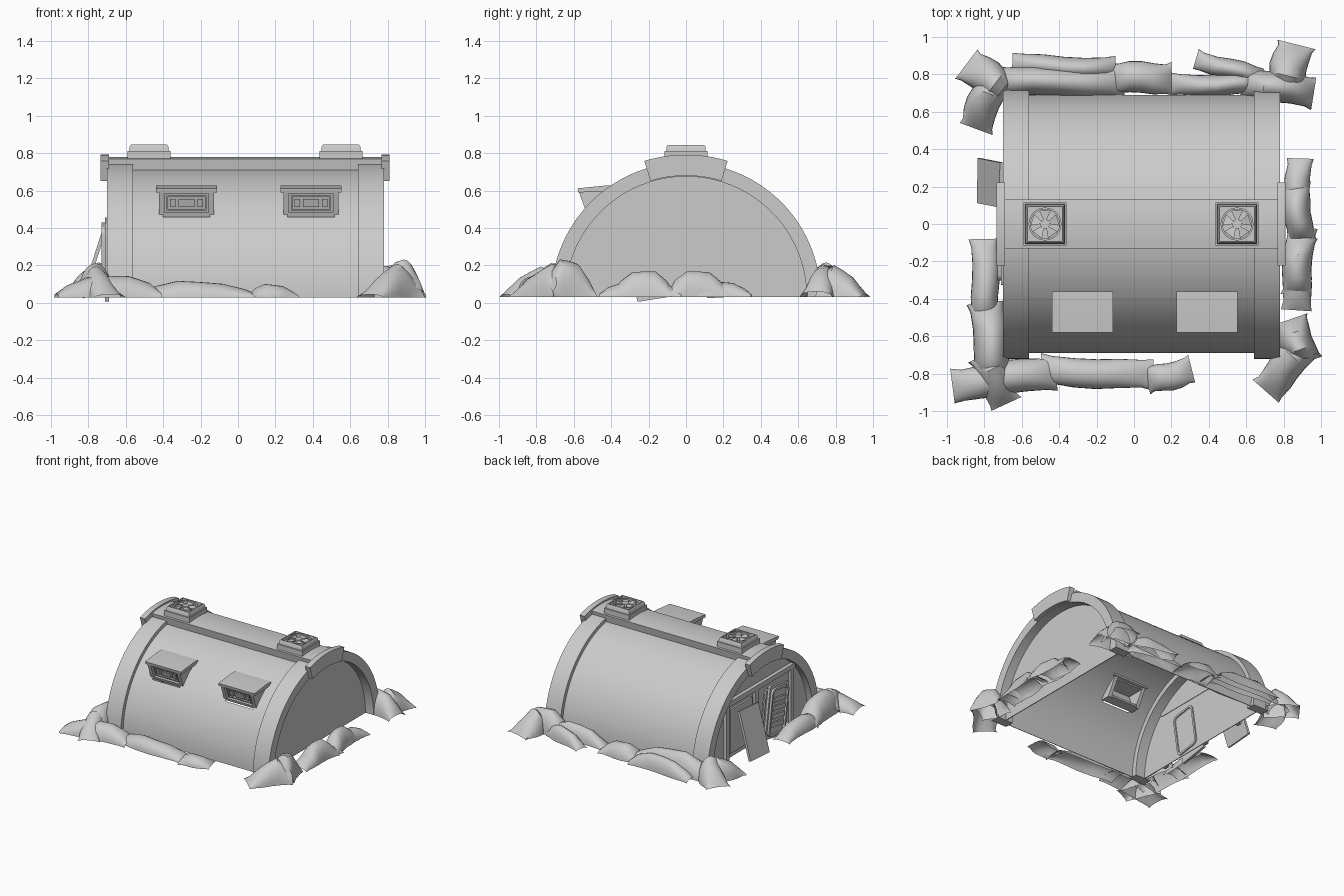
import bpy, bmesh, math
from math import sin, cos, pi, radians
from mathutils import Matrix, Vector

cube = bpy.data.objects.get("Cube")
if cube:
    bpy.data.objects.remove(cube, do_unlink=True)

grey = bpy.data.materials.new("plain grey")
grey.use_nodes = True
tone = (0.6, 0.6, 0.6, 1)
grey.diffuse_color = tone
grey.node_tree.nodes["Principled BSDF"].inputs["Base Color"].default_value = tone

GROUND = 0.03
parts = []


def finish(name, bm):
    bmesh.ops.recalc_face_normals(bm, faces=bm.faces)
    mesh = bpy.data.meshes.new(name)
    bm.to_mesh(mesh)
    bm.free()
    mesh.materials.append(grey)
    ob = bpy.data.objects.new(name, mesh)
    bpy.context.collection.objects.link(ob)
    parts.append(ob)
    return ob


def loft(name, rings, caps=True, loop=True):
    """Skin a list of rings that have equal point counts."""
    bm = bmesh.new()
    rows = [[bm.verts.new(p) for p in ring] for ring in rings]
    n = len(rows[0])
    for a, b in zip(rows, rows[1:]):
        for i in range(n if loop else n - 1):
            j = (i + 1) % n
            bm.faces.new((a[i], a[j], b[j], b[i]))
    if caps:
        bm.faces.new(rows[0])
        bm.faces.new(rows[-1])
    return finish(name, bm)


def prism(name, profile, x0, x1):
    """Extrude a (y, z) profile along x."""
    return loft(name, [[(x, y, z) for y, z in profile] for x in (x0, x1)])


def arch(name, r0, r1, a0, a1, x0, x1):
    """Arched strip between two radii and two angles, measured from the top."""
    steps = max(4, round((a1 - a0) / 3))
    rings = []
    for i in range(steps + 1):
        a = radians(a0 + (a1 - a0) * i / steps)
        rings.append([(x, r * sin(a), GROUND + r * cos(a))
                      for x, r in ((x0, r0), (x0, r1), (x1, r1), (x1, r0))])
    return loft(name, rings)


def box(name, loc, size, rot=Matrix()):
    bm = bmesh.new()
    bmesh.ops.create_cube(bm, size=1)
    bm.transform(Matrix.Translation(loc) @ rot @ Matrix.Diagonal((*size, 1)))
    return finish(name, bm)


# Hut shell, left open behind the two windows
WINDOWS = (-0.275, 0.39)
LOW, HIGH, HALF = -51.5, -34.5, 0.125
for a0, a1 in ((-90, LOW), (HIGH, 90)):
    arch("barrel_shell", 0.686, 0.69, a0, a1, -0.69, 0.77)
edges = [-0.69] + [x + s * HALF for x in WINDOWS for s in (-1, 1)] + [0.77]
for x0, x1 in zip(edges[::2], edges[1::2]):
    arch("barrel_shell_between_windows", 0.686, 0.69, LOW, HIGH, x0, x1)

# End bands and recessed end walls
arch("right_end_band", 0.645, 0.72, -90, 90, -0.70, -0.56)
arch("left_end_band", 0.645, 0.72, -90, 90, 0.64, 0.78)
half_disc = [(0.66 * cos(pi * i / 40), GROUND + 0.66 * sin(pi * i / 40)) for i in range(41)]
prism("left_end_wall", half_disc, 0.7, 0.706)
prism("right_end_wall", half_disc, -0.65, -0.644)

# Ridge strip and its end caps
arch("ridge_strip", 0.688, 0.75, -10, 10, -0.70, 0.78)
arch("right_ridge_cap", 0.65, 0.762, -17, 17, -0.735, -0.69)
arch("left_ridge_cap", 0.65, 0.762, -17, 17, 0.765, 0.81)


# Roof vents with fans
def square(h, z, x):
    return [(x + h * a, h * b, z) for a, b in ((-1, -1), (1, -1), (1, 1), (-1, 1))]


def circle(r, z, x, n=24):
    return [(x + r * cos(2 * pi * i / n), r * sin(2 * pi * i / n), z) for i in range(n)]


def vent(x):
    loft("vent_base", [square(0.115, 0.73, x), square(0.115, 0.812, x)])
    loft("vent_housing", [square(0.106, 0.81, x), square(0.103, 0.835, x),
                          square(0.096, 0.845, x), square(0.091, 0.845, x),
                          square(0.091, 0.82, x)])
    loft("fan_ring", [circle(0.088, 0.815, x), circle(0.088, 0.843, x),
                      circle(0.078, 0.843, x), circle(0.078, 0.815, x)], caps=False)
    loft("fan_hub", [circle(0.025, 0.815, x), circle(0.025, 0.843, x)])
    for k in range(5):
        # each blade widens towards the ring
        rings = []
        for r, spread in ((0.02, 0.3), (0.078, 0.42)):
            a = 2 * pi * k / 5 + pi / 2
            rings.append([(x + r * cos(a + s), r * sin(a + s), z + 0.008 * s)
                          for s, z in ((-spread, 0.828), (spread, 0.828),
                                       (spread, 0.836), (-spread, 0.836))])
        loft("fan_blade", rings)


for x in (-0.475, 0.55):
    vent(x)


# Hooded windows in the front slope
def window(x):
    def face_y(z):
        return -0.575 + 0.36 * (0.6 - z)

    def slab(name, z0, z1, x0, x1, sunk, back):
        prism(name, [(face_y(z0) + sunk, z0), (face_y(z1) + sunk, z1),
                     (face_y(z1) + back, z1), (face_y(z0) + back, z0)], x + x0, x + x1)

    for s in (-1, 1):
        a, b = sorted((s * 0.118, s * 0.147))
        prism("window_cheek", [(face_y(0.46), 0.46), (face_y(0.6), 0.6), (-0.37, 0.6),
                               (-0.45, 0.46)], x + a, x + b)
        slab("small_pane", 0.512, 0.556, s * 0.073 - 0.015, s * 0.073 + 0.015, 0.012, 0.045)
        a, b = sorted((s * 0.098, s * 0.106))
        slab("pane_surround_side", 0.494, 0.574, a, b, 0.01, 0.045)
    slab("window_sill", 0.46, 0.482, -0.118, 0.118, 0, 0.09)
    slab("window_head", 0.584, 0.6, -0.118, 0.118, 0, 0.19)
    slab("window_panel", 0.482, 0.584, -0.118, 0.118, 0.035, 0.045)
    slab("wide_pane", 0.512, 0.556, -0.042, 0.042, 0.012, 0.045)
    for z in (0.494, 0.566):
        slab("pane_surround_bar", z, z + 0.008, -0.098, 0.098, 0.01, 0.045)
    prism("window_hood", [(-0.575, 0.59), (-0.58, 0.612), (-0.42, 0.628),
                          (-0.36, 0.628), (-0.36, 0.6)], x - 0.163, x + 0.163)


for x in WINDOWS:
    window(x)

# Framing on the right end wall
for y in (-0.42, 0.04, 0.42):
    box("wall_post", (-0.66, y, 0.25), (0.03, 0.04, 0.44))
box("wall_beam", (-0.66, 0, 0.49), (0.04, 0.9, 0.04))
box("wall_panel", (-0.655, 0.23, 0.25), (0.02, 0.28, 0.36))

# Door, hung slightly askew, with a rounded frame and slats
tilt = Matrix.Rotation(radians(9), 4, "X")
centre = Vector((-0.7, -0.17, 0.232))


def rounded(hy, hz, r, dx):
    pts = []
    for k, (a, b) in enumerate(((1, 1), (-1, 1), (-1, -1), (1, -1))):
        for i in range(5):
            t = pi / 2 * (k + i / 4)
            p = Vector((dx, a * (hy - r) + r * cos(t), b * (hz - r) + r * sin(t)))
            pts.append(centre + tilt @ p)
    return pts


def door_ring(name, hy, hz, x0, x1):
    loft(name, [rounded(hy, hz, 0.04, x0), rounded(hy, hz, 0.04, x1),
                rounded(hy - 0.016, hz - 0.016, 0.03, x1),
                rounded(hy - 0.016, hz - 0.016, 0.03, x0)], caps=False)


loft("door_leaf", [rounded(0.125, 0.21, 0.01, 0.01), rounded(0.125, 0.21, 0.01, -0.01)])
door_ring("door_frame", 0.11, 0.19, 0, -0.028)
door_ring("inner_door_frame", 0.11, 0.18, 0.04, 0.066)
for k in range(4):
    box("door_slat", centre + tilt @ Vector((-0.014, 0, -0.1 + 0.065 * k)),
        (0.022, 0.16, 0.035), tilt)

# Board leaning beside the door
box("leaning_board", (-0.768, 0.22, 0.22), (0.02, 0.24, 0.39),
    Matrix.Rotation(0.31, 4, "Y") @ Matrix.Rotation(0.06, 4, "X"))


# Sandbags: soft draped covers, hollow below, with flared ends reaching the ground
def sandbag(x0, y0, h0, x1, y1, h1, width):
    start, end = Vector((x0, y0, 0)), Vector((x1, y1, 0))
    along = (end - start).normalized()
    side = Vector((-along.y, along.x, 0))
    rings = []
    for t, w, h in ((0, 1.1, 0.22), (0.1, 0.98, 0.62), (0.3, 1.04, 1), (0.5, 1.06, 1.02),
                    (0.7, 1.04, 1), (0.9, 0.98, 0.66), (1, 1.1, 0.25)):
        p = start.lerp(end, t) + side * 0.008 * sin(7 * t + 9 * x0)
        top = h * (h0 + (h1 - h0) * t)
        ring = []
        for i in range(13):
            a = pi * i / 12
            ring.append(p + side * (w * width / 2 * cos(a))
                        + Vector((0, 0, GROUND + top * sin(a))))
        rings.append(ring)
    loft("sandbag", rings, caps=False, loop=False)


for bag in (
    # front row and right corner
    (-.97, -.86, .1, -.42, -.79, .12, .17), (-.5, -.78, .1, .1, -.81, .06, .15),
    (.07, -.84, .08, .31, -.78, .05, .14), (-.8, -.08, .06, -.79, -.52, .13, .14),
    (-.79, -.42, .14, -.74, -.85, .2, .18), (-.8, -.7, .21, -.68, -.96, .06, .16),
    # front left corner
    (.83, -.51, .16, .91, -.74, .22, .17), (.92, -.64, .23, .7, -.89, .06, .17),
    # left row, two bags stacked on two
    (.88, .35, .07, .87, .02, .09, .13), (.89, -.02, .09, .86, -.46, .08, .15),
    (.86, .22, .13, .89, -.09, .14, .14), (.89, -.07, .14, .86, -.38, .13, .15),
    # back left corner and row
    (.86, .96, .06, .8, .72, .22, .19), (.96, .7, .14, .58, .76, .19, .16),
    (.2, .74, .08, .68, .75, .15, .11), (.33, .88, .06, .68, .78, .14, .1),
    # back right corner and row
    (-.89, .86, .06, -.68, .7, .24, .18), (-.85, .51, .06, -.75, .78, .21, .17),
    (-.65, .85, .1, -.1, .83, .12, .11), (-.74, .76, .2, -.05, .76, .1, .15),
    (-.12, .78, .12, .2, .78, .08, .16),
):
    sandbag(*bag)

# Smooth the curved surfaces and keep the edges crisp
bpy.ops.object.select_all(action="DESELECT")
for ob in parts:
    ob.select_set(True)
bpy.context.view_layer.objects.active = parts[0]
bpy.ops.object.shade_smooth_by_angle(angle=radians(35))
